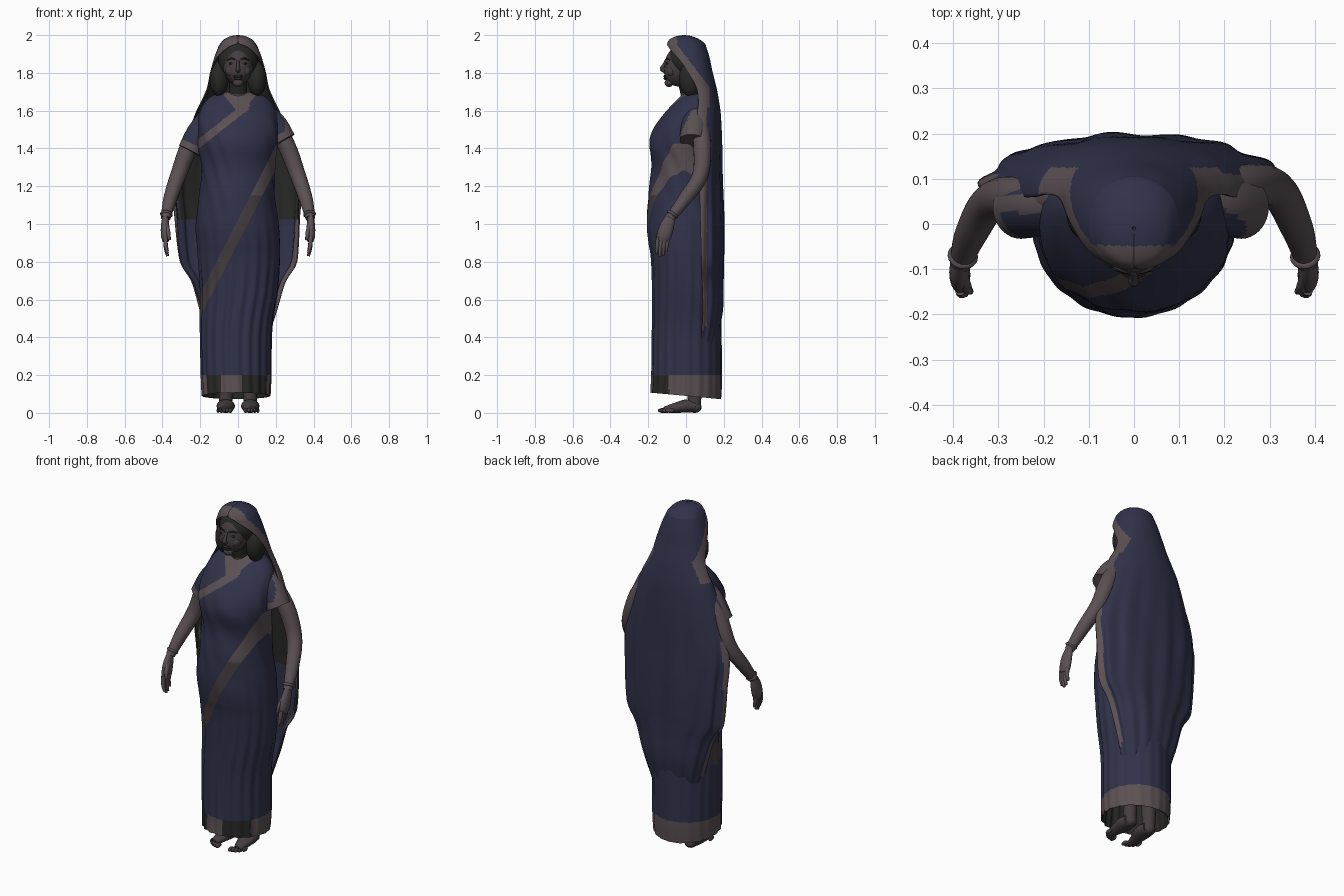
import bpy, bmesh, math
from mathutils import Vector as V

if "Cube" in bpy.data.objects:
    bpy.data.objects.remove(bpy.data.objects["Cube"])


def material(name, rgb):
    m = bpy.data.materials.new(name)
    m.use_nodes = True
    col = (*rgb, 1)
    m.diffuse_color = col
    node = next(n for n in m.node_tree.nodes if n.type == "BSDF_PRINCIPLED")
    node.inputs["Base Color"].default_value = col
    return m


MATS = [material("navy cloth", (0.03, 0.032, 0.068)),
        material("taupe skin and border", (0.105, 0.081, 0.087)),
        material("charcoal hair and lining", (0.021, 0.021, 0.02)),
        material("dark brown", (0.06, 0.048, 0.051))]
NAVY, TAUPE, CHARCOAL, BROWN = range(4)
made = []


def finish(name, bm, rule=NAVY, recalc=True):
    """Turn a bmesh into an object, colouring faces by a constant or a rule."""
    if recalc:
        bmesh.ops.recalc_face_normals(bm, faces=bm.faces)
    for f in bm.faces:
        f.material_index = rule(f.calc_center_median()) if callable(rule) else rule
    mesh = bpy.data.meshes.new(name)
    bm.to_mesh(mesh)
    bm.free()
    for m in MATS:
        mesh.materials.append(m)
    ob = bpy.data.objects.new(name, mesh)
    bpy.context.collection.objects.link(ob)
    made.append(ob)
    return ob


def spline(keys, n):
    """Sample a Catmull-Rom curve through tuples of any length."""
    out, last = [], len(keys) - 1
    for k in range(n + 1):
        s = k / n * last
        i = min(int(s), last - 1)
        t = s - i
        a, b, c, d = (keys[min(max(i + o, 0), last)] for o in (-1, 0, 1, 2))
        out.append([q + t / 2 * (r - p + t * (2 * p - 5 * q + 4 * r - w + t * (3 * (q - r) + w - p)))
                    for p, q, r, w in zip(a, b, c, d)])
    return out


def skin(rings, closed=True, caps=True):
    """Bridge rings of points into a surface."""
    bm = bmesh.new()
    rows = [[bm.verts.new(p) for p in ring] for ring in rings]
    n = len(rows[0])
    for a, b in zip(rows, rows[1:]):
        for j in range(n if closed else n - 1):
            k = (j + 1) % n
            bm.faces.new((a[j], a[k], b[k], b[j]))
    if caps:
        bm.faces.new(rows[0])
        bm.faces.new(rows[-1])
    return bm


def tube(name, keys, rule, flat=1.0, n=16, sides=20):
    """Tube through (x, y, z, radius) keys; flat squashes one cross axis."""
    pts = spline(keys, n)
    whole = V(pts[-1][:3]) - V(pts[0][:3])
    ref = V((0, 1, 0)) if abs(whole.z) > abs(whole.y) else V((0, 0, 1))
    rings = []
    for i, p in enumerate(pts):
        t = V(pts[min(i + 1, n)][:3]) - V(pts[max(i - 1, 0)][:3])
        side = t.cross(ref).normalized()
        up = side.cross(t).normalized()
        rings.append([V(p[:3]) + p[3] * (side * math.cos(a) * flat + up * math.sin(a))
                      for a in (math.tau * j / sides for j in range(sides))])
    return finish(name, skin(rings), rule)


def ball(name, loc, size, rule, shape=None):
    bm = bmesh.new()
    bmesh.ops.create_uvsphere(bm, u_segments=32, v_segments=20, radius=1)
    for v in bm.verts:
        if shape:
            shape(v.co)
        v.co = V(loc) + V([a * b for a, b in zip(v.co, size)])
    return finish(name, bm, rule)


# Wrapped dress: height, centre x, centre y, half width, half depth
dress = spline([(.09, -.01, 0, .18, .185), (.2, -.01, .005, .185, .185), (.45, -.01, .005, .19, .182),
                (.65, .005, .005, .205, .182), (.82, .005, 0, .217, .185), (.9, .002, -.004, .22, .194),
                (1, -.005, -.007, .22, .2), (1.15, -.005, -.01, .2, .19), (1.3, 0, -.01, .195, .172),
                (1.42, 0, -.02, .21, .174), (1.5, 0, -.01, .213, .163), (1.58, 0, .02, .205, .14),
                (1.64, 0, .045, .18, .11), (1.68, 0, .055, .135, .08), (1.7, 0, .05, .06, .05)], 112)
rings = []
for z, cx, cy, rx, ry in dress:
    ring = []
    pleat = max(0, min(1, (1.1 - z) * 2)) * .018
    drape = max(0, min(1, (z - .9) * 3, (1.62 - z) * 8)) * .016
    for j in range(128):
        a = math.tau * j / 128
        front = .5 - .5 * math.sin(a)
        r = 1 + pleat * (.4 + front) * math.sin(20 * a + math.sin(z * 5))
        r += drape * math.sin(9 * a + 26 * z + 2 * math.sin(3 * a))
        y = cy + ry * r * math.sin(a)
        ring.append((cx + rx * r * math.cos(a), y, z - .13 * y * max(0, 1 - z / .3)))
    rings.append(ring)
bm = skin(rings, caps=False)

SASH, SASH_AT = V((.89, 0, -.456)), -.438
CHEST, CHEST_AT = V((-.618, 0, .787)), 1.249
cuts = [(SASH * (SASH_AT + s), SASH) for s in (-.028, .028)]
cuts += [(CHEST * (CHEST_AT + s), CHEST) for s in (-.02, .02)]
cuts += [(V((.01, 0, 1.58)), V((s, 0, -1)).normalized()) for s in (1.2, -1.2)]
cuts += [(V((0, 0, .2)), V((0, 0, 1)))] + [(V((x, 0, 0)), V((1, 0, 0))) for x in (-.09, .02)]
for co, no in cuts:
    bmesh.ops.bisect_plane(bm, geom=bm.verts[:] + bm.edges[:] + bm.faces[:], dist=1e-5, plane_co=co, plane_no=no)


def dress_colour(c):
    if c.z < .2:
        return CHARCOAL if c.y < -.09 and not -.09 < c.x < .02 else TAUPE
    if c.y < .05 and c.z > 1.58 + abs(c.x - .01) * 1.2:
        return TAUPE
    if c.y < .05 and c.x < .06 and abs(CHEST.dot(c) - CHEST_AT) < .02:
        return TAUPE
    if c.y < .05 and abs(SASH.dot(c) - SASH_AT) < .028:
        return TAUPE if c.z > 1.15 else BROWN
    return NAVY


finish("wrapped_dress", bm, dress_colour)

# Dark hollow under the hem
hollow = [[(x * s, y * s, z + dz) for x, y, z in rings[0]] for s, dz in ((.02, .3), (.8, .28), (.97, 0))]
finish("skirt_lining", skin(hollow, caps=False), CHARCOAL, recalc=False)

# Veil over the head and down the back: height, half width, centre y, depth, half angle
veil = spline([(2, .004, -.01, .004, 180), (1.994, .04, -.01, .042, 180), (1.978, .073, -.008, .078, 180),
               (1.955, .094, 0, .1, 176), (1.935, .105, .002, .106, 150), (1.88, .126, .01, .115, 116),
               (1.8, .148, .03, .112, 97), (1.72, .165, .05, .112, 88), (1.65, .195, .06, .115, 88),
               (1.57, .232, .065, .12, 92), (1.4, .285, .07, .122, 92), (1.2, .335, .07, .125, 90),
               (1.03, .328, .075, .125, 90), (.86, .316, .08, .12, 90), (.78, .3, .083, .115, 90),
               (.69, .245, .086, .112, 90), (.54, .2, .09, .105, 90), (.36, .145, .08, .08, 90)], 144)
COLS = 72


def veil_rings(inset):
    rings = []
    for z, w, cy, ry, deg in veil:
        ring = []
        fold = .022 * max(0, min(1, (1.6 - z) * 2))
        for j in range(COLS + 1):
            u = 2 * j / COLS - 1
            a = math.radians(min(deg, 180)) * u
            r = 1 + fold * (math.sin(24 * u + 4 * z) + .8 * math.sin(15 * u - 3 * z))
            c = math.copysign(abs(math.cos(a)) ** .9, math.cos(a))
            ring.append(((w * r - inset) * math.sin(a), cy + (ry * r - inset) * c, z))
        rings.append(ring)
    return rings


def veil_colour(c):
    if c.z > 1.62:
        hem = -.1 + .77 * (1.95 - min(c.z, 1.95))
        return TAUPE if c.y < min(hem + .052, .125) else NAVY
    return TAUPE if c.y < .11 and abs(c.x) > .17 and (c.z < 1.3 or c.x > 0) else NAVY


veil_ob = finish("head_veil", skin(veil_rings(0), closed=False, caps=False), veil_colour, recalc=False)
cloth = veil_ob.modifiers.new("cloth", "SOLIDIFY")
cloth.thickness, cloth.offset = .006, -1

# Dark inside of the veil, above the hands
inner = [ring for ring in veil_rings(.009) if 1.02 < ring[0][2] < 1.93]
finish("veil_lining", skin(inner, closed=False, caps=False), CHARCOAL, recalc=False)


# Head, tapering to the chin
def face_shape(p):
    if p.z < 0:
        p.x *= 1 - .28 * p.z * p.z
        if p.y < 0:
            p.y *= 1 + .28 * -p.z


ball("face", (0, -.03, 1.835), (.078, .083, .108), BROWN, face_shape)
tube("neck", [(0, .04, 1.64, .06), (0, .015, 1.71, .048), (0, 0, 1.79, .05)],
     lambda c: CHARCOAL if c.z > 1.69 else TAUPE)
ball("hair", (0, .005, 1.87), (.105, .1, .103), CHARCOAL)
tube("nose", [(0, -.106, 1.865, .007), (0, -.119, 1.84, .008), (0, -.127, 1.82, .012), (0, -.111, 1.808, .01)], BROWN)
ball("upper_lip", (0, -.111, 1.782), (.026, .009, .007), CHARCOAL)
ball("lower_lip", (0, -.108, 1.77), (.022, .011, .008), CHARCOAL)
ball("chin", (0, -.09, 1.747), (.028, .023, .022), BROWN)

for s, side in ((1, "left"), (-1, "right")):
    ball(side + "_hair_lock", (s * .1, .025, 1.77), (.05, .062, .095), CHARCOAL)
    ball(side + "_eye", (s * .033, -.098, 1.85), (.016, .008, .006), CHARCOAL)
    ball(side + "_cheek", (s * .04, -.077, 1.81), (.026, .024, .03), BROWN)
    tube(side + "_eyebrow", [(s * .014, -.108, 1.871, .003), (s * .035, -.1, 1.877, .004),
                             (s * .056, -.085, 1.868, .003)], CHARCOAL, n=8, sides=8)

    # Arm, hand and bangle; the left elbow sits further back
    back = .025 if s > 0 else 0
    tube(side + "_arm", [(s * .15, .06, 1.6, .04), (s * .25, .06 + back, 1.43, .047),
                         (s * .316, .05 + back, 1.26, .042), (s * .36, -.02 + back / 2, 1.13, .036),
                         (s * .383, -.085, 1.03, .025)], TAUPE, n=28)
    tube(side + "_palm", [(s * .385, -.08, 1.04, .025), (s * .386, -.1, .99, .037), (s * .385, -.115, .94, .038),
                          (s * .382, -.122, .91, .03)], TAUPE, flat=.6)
    for k, length in enumerate((.075, .09, .085, .065)):
        y = -.147 + k * .017
        tube(f"{side}_finger_{k + 1}", [(s * .385, y, .93, .0115), (s * .382, y - .006, .92 - length * .5, .011),
                                        (s * .373, y - .008, .92 - length, .007)], TAUPE, n=8, sides=10)
    tube(side + "_thumb", [(s * .38, -.115, .995, .014), (s * .37, -.142, .955, .012),
                           (s * .362, -.15, .915, .007)], TAUPE, n=8, sides=10)
    tube(side + "_bangle", [(s * .378, -.067, 1.058, .029), (s * .379, -.071, 1.052, .034),
                            (s * .38, -.075, 1.046, .029)], TAUPE, n=6)

    # Cloth over the shoulder and upper arm, with a bordered end
    start = V((s * .07, .055, 1.645))
    end = V((.24, .035, 1.44)) if s > 0 else V((-.252, .035, 1.385))
    mid = start.lerp(end, .55) + V((s * .015, 0, .008))
    axis = (end - mid).normalized()

    def sleeve_colour(c, end=end, axis=axis, s=s):
        if (end - c).dot(axis) < .035 and c.z < 1.56:
            return TAUPE
        if s > 0:
            return TAUPE if c.y > .04 - (1.62 - c.z) * .5 else NAVY
        return TAUPE if abs(c.y - .045) < .02 else NAVY

    tube(side + "_sleeve", [(*start, .035), (*mid, .066), (*end, .068)], sleeve_colour, n=36, sides=36)

    # Foot with ankle and toes
    x = s * .065
    tube(side + "_ankle", [(x, .045, .36, .05), (x, .045, .1, .037), (x, .045, .035, .034)], BROWN)
    ball(side + "_heel", (x, .045, .03), (.034, .038, .03), BROWN)
    tube(side + "_foot", [(x, .05, .034, .03), (x, 0, .036, .035), (x + s * .006, -.06, .026, .026),
                          (x + s * .01, -.115, .017, .016)], BROWN, flat=1.4)
    for k in range(5):
        ball(f"{side}_toe_{k + 1}", (x + s * (-.024 + k * .016), -.125 + k * k * .0025, .0125),
             (.012 - k * .001, .024, .0125), BROWN)

# Smooth shading that keeps sharp edges
bpy.ops.object.select_all(action="DESELECT")
for ob in made:
    ob.select_set(True)
bpy.context.view_layer.objects.active = made[0]
bpy.ops.object.shade_smooth_by_angle(angle=math.radians(50))
